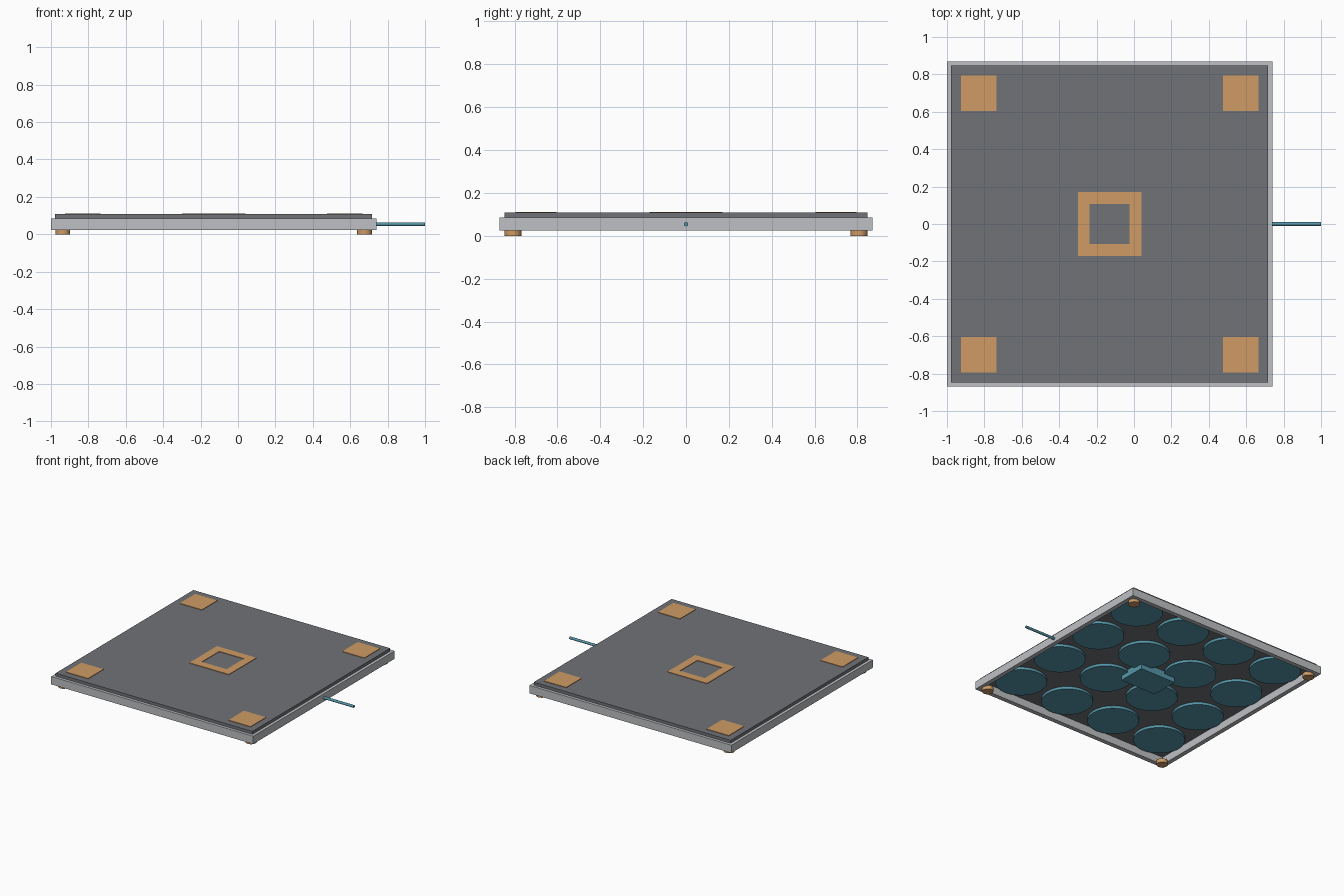
import bpy
import bmesh
import math
from mathutils import Matrix

if "Cube" in bpy.data.objects:
    bpy.data.objects.remove(bpy.data.objects["Cube"])

CX = -0.13            # centre of the square body
HALF = 0.87           # half width of the frame


def material(name, rgb):
    m = bpy.data.materials.new(name)
    m.use_nodes = True
    m.diffuse_color = (*rgb, 1)
    m.node_tree.nodes["Principled BSDF"].inputs["Base Color"].default_value = (*rgb, 1)
    return m


GREY = material("dark grey", (0.16, 0.17, 0.185))
SILVER = material("light grey", (0.52, 0.53, 0.55))
ORANGE = material("tan orange", (0.62, 0.33, 0.13))
TEAL = material("teal", (0.09, 0.30, 0.39))


def finish(name, bm, mat):
    bmesh.ops.recalc_face_normals(bm, faces=bm.faces)
    mesh = bpy.data.meshes.new(name)
    bm.to_mesh(mesh)
    bm.free()
    mesh.materials.append(mat)
    ob = bpy.data.objects.new(name, mesh)
    bpy.context.collection.objects.link(ob)
    return ob


def box(name, x, y, sx, sy, z0, z1, mat):
    bm = bmesh.new()
    bmesh.ops.create_cube(bm, size=1, matrix=Matrix.Translation((x, y, (z0 + z1) / 2))
                          @ Matrix.Diagonal((sx, sy, z1 - z0, 1)))
    return finish(name, bm, mat)


def cylinder(name, loc, radius, depth, mat, sides=48, rot=Matrix()):
    bm = bmesh.new()
    bmesh.ops.create_cone(bm, cap_ends=True, segments=sides, radius1=radius, radius2=radius,
                          depth=depth, matrix=Matrix.Translation(loc) @ rot)
    ob = finish(name, bm, mat)
    bpy.ops.object.select_all(action="DESELECT")
    ob.select_set(True)
    bpy.context.view_layer.objects.active = ob
    bpy.ops.object.shade_smooth_by_angle(angle=math.radians(35))
    return ob


def square_ring(name, outer, inner, z0, z1, mat):
    """Square ring swept from a rectangular cross-section."""
    bm = bmesh.new()
    section = ((outer, z0), (outer, z1), (inner, z1), (inner, z0))
    corners = ((1, 1), (-1, 1), (-1, -1), (1, -1))
    loops = [[bm.verts.new((CX + sx * r, sy * r, z)) for r, z in section] for sx, sy in corners]
    for a, b in zip(loops, loops[1:] + loops[:1]):
        for i in range(4):
            j = (i + 1) % 4
            bm.faces.new((a[i], a[j], b[j], b[i]))
    return finish(name, bm, mat)


# Open frame and the plate on top of it
square_ring("frame", HALF, HALF - 0.035, 0.024, 0.085, SILVER)
box("top_plate", CX, 0, 1.695, 1.695, 0.083, 0.108, GREY)

# Painted markers on the plate
square_ring("centre_marker", 0.17, 0.107, 0.106, 0.112, ORANGE)
for sx in (-1, 1):
    for sy in (-1, 1):
        box("corner_marker", CX + sx * 0.70, sy * 0.70, 0.19, 0.19, 0.106, 0.112, ORANGE)
        cylinder("foot", (CX + sx * 0.807, sy * 0.807, 0.015), 0.04, 0.03, ORANGE, 24)

# Grid of discs under the plate
for i in range(4):
    for j in range(4):
        x, y = (i - 1.5) * 0.426, (j - 1.5) * 0.426
        cylinder("under_disc", (CX + x, y, 0.074), 0.183, 0.022, TEAL)

# Control box underneath and the cable leaving the side
box("control_box", CX, 0, 0.31, 0.22, 0.026, 0.085, TEAL)
cylinder("cable", (0.855, 0, 0.054), 0.01, 0.29, TEAL, 16, Matrix.Rotation(math.pi / 2, 4, "Y"))
